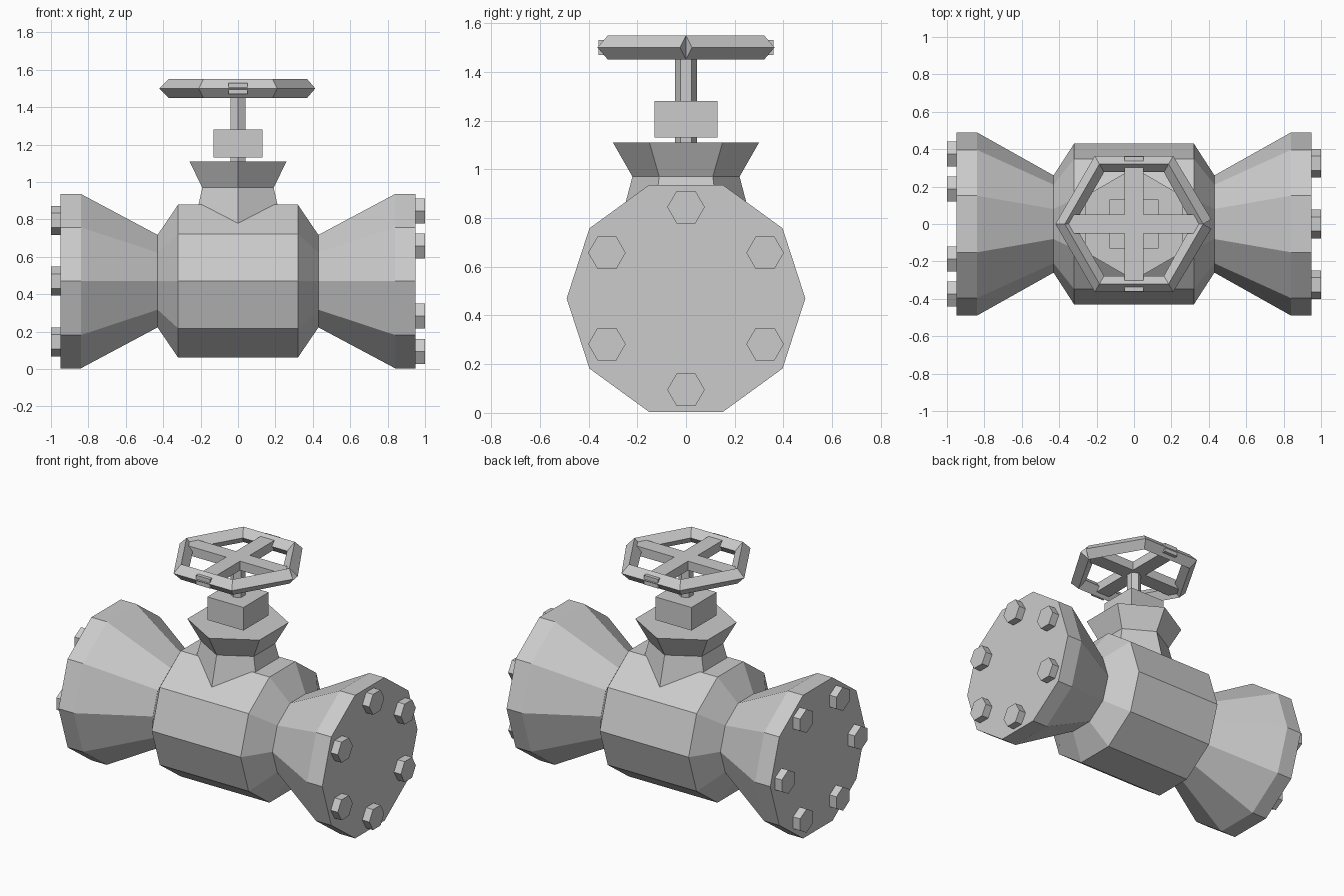
import bpy, bmesh
from math import cos, sin, pi, radians
from mathutils import Vector

cube = bpy.data.objects.get("Cube")
if cube:
    bpy.data.objects.remove(cube, do_unlink=True)

GREY = (0.6, 0.6, 0.6, 1.0)
metal = bpy.data.materials.new("plain grey metal")
metal.use_nodes = True
metal.diffuse_color = GREY
metal.node_tree.nodes["Principled BSDF"].inputs["Base Color"].default_value = GREY

AXIS_Z = 0.47  # height of the pipe axis


def loft(name, rings):
    """Skin a list of rings of points and cap both ends."""
    bm = bmesh.new()
    loops = [[bm.verts.new(p) for p in ring] for ring in rings]
    n = len(loops[0])
    for a, b in zip(loops, loops[1:]):
        for i in range(n):
            j = (i + 1) % n
            bm.faces.new((a[i], a[j], b[j], b[i]))
    bm.faces.new(loops[0])
    bm.faces.new(loops[-1])
    bmesh.ops.recalc_face_normals(bm, faces=bm.faces[:])
    mesh = bpy.data.meshes.new(name)
    bm.to_mesh(mesh)
    bm.free()
    mesh.materials.append(metal)
    obj = bpy.data.objects.new(name, mesh)
    bpy.context.collection.objects.link(obj)
    return obj


def ring_x(x, r, sides, y=0, z=AXIS_Z, turn=0):
    steps = [turn + 2 * pi * i / sides for i in range(sides)]
    return [Vector((x, y + r * cos(a), z + r * sin(a))) for a in steps]


def ring_z(z, r, sides=6):
    steps = [pi / 2 + 2 * pi * i / sides for i in range(sides)]
    return [Vector((r * cos(a), r * sin(a), z)) for a in steps]


def box(name, hx, hy, z0, z1):
    corners = ((-hx, -hy), (hx, -hy), (hx, hy), (-hx, hy))
    return loft(name, [[Vector((x, y, z)) for x, y in corners] for z in (z0, z1)])


# Valve body with flared flanges
half = [(0.32, 0.43), (0.43, 0.26), (0.84, 0.49), (0.95, 0.49)]
profile = [(-x, r) for x, r in reversed(half)] + half
loft("valve_body", [ring_x(x, r, 10) for x, r in profile])

# Flange bolts, turned a quarter between the two ends
for side, label, turn in ((1, "left", 0), (-1, "right", pi / 2)):
    for k in range(6):
        a = radians(90 + 60 * k) + turn
        y, z = 0.375 * cos(a), AXIS_Z + 0.375 * sin(a)
        loft(f"{label}_bolt_{k + 1}",
             [ring_x(side * x, 0.077, 6, y, z, turn) for x in (0.93, 1.0)])

# Bonnet, gland block and stem
loft("bonnet", [ring_z(z, r) for z, r in ((0.6, 0.317), (0.97, 0.22), (1.11, 0.3))])
box("gland_block", 0.13, 0.13, 1.13, 1.28)
loft("stem", [ring_z(1.08, 0.045), ring_z(1.5, 0.045)])

# Hand wheel rim: diamond section swept round a hexagon, square cut at its ends
WHEEL_Z, RIM, THICK = 1.5, 0.37, 0.05
rings = []
for k in range(7):
    a = radians(60 * k)
    tilt = a + radians({0: 30, 6: -30}.get(k, 0))
    centre = Vector((RIM * cos(a), RIM * sin(a), WHEEL_Z))
    out = Vector((cos(tilt), sin(tilt), 0)) * THICK
    up = Vector((0, 0, THICK))
    rings.append([centre + out, centre + up, centre - out, centre - up])
loft("wheel_rim", rings)

# Crossed spokes that just break through the rim
box("wheel_spoke_across", 0.36, 0.05, 1.47, 1.53)
box("wheel_spoke_along", 0.05, 0.36, 1.47, 1.53)
